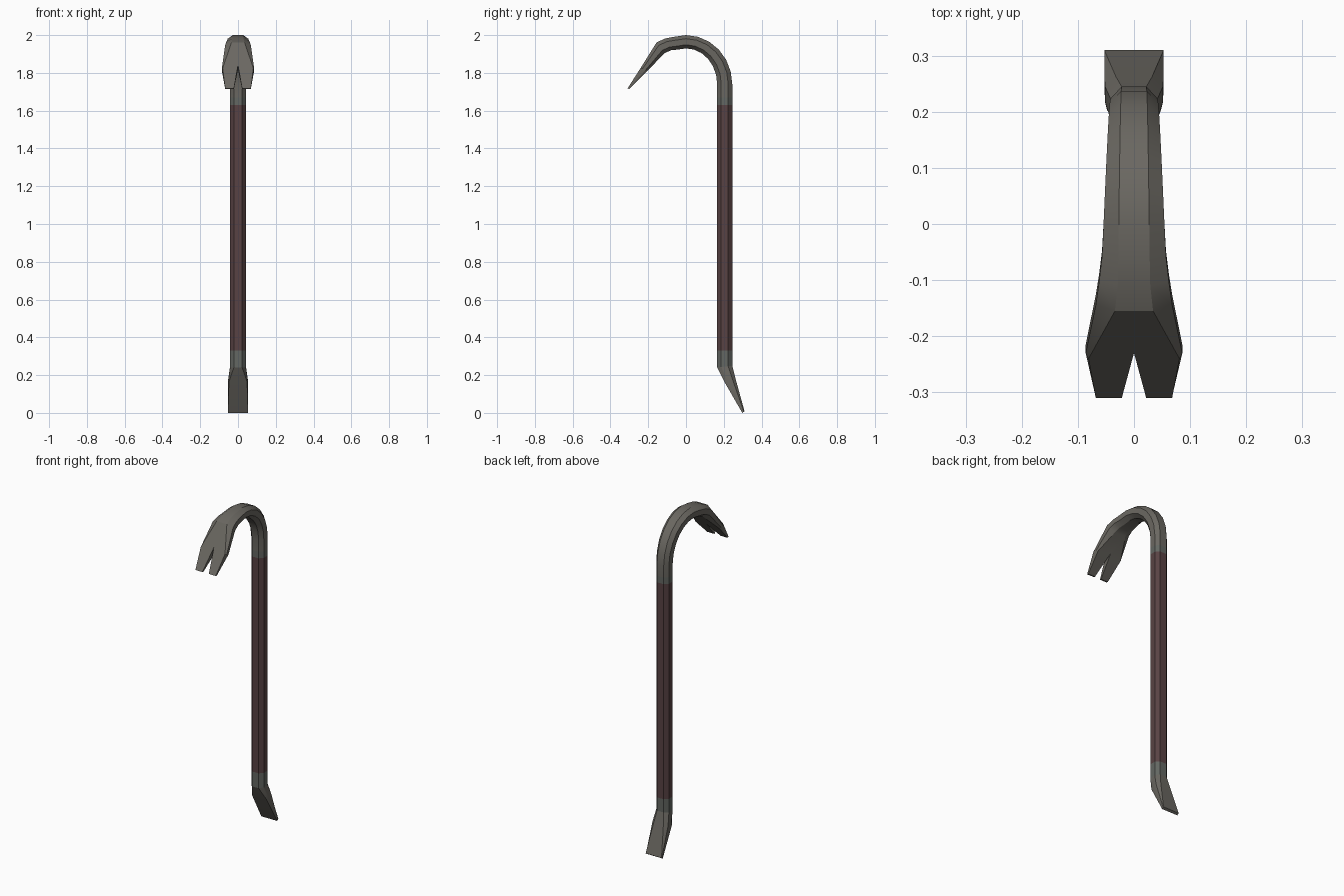
import bpy, bmesh, math

if "Cube" in bpy.data.objects:
    bpy.data.objects.remove(bpy.data.objects["Cube"])


def material(name, rgb):
    m = bpy.data.materials.new(name)
    m.diffuse_color = (*rgb, 1)
    m.use_nodes = True
    m.node_tree.nodes["Principled BSDF"].inputs["Base Color"].default_value = m.diffuse_color
    return m


WARM = material("warm_grey_steel", (0.145, 0.137, 0.12))
COOL = material("cool_grey_steel", (0.125, 0.135, 0.122))
RED = material("dull_red_paint", (0.098, 0.055, 0.057))


def new_object(name, bm, mat):
    bmesh.ops.recalc_face_normals(bm, faces=bm.faces)
    me = bpy.data.meshes.new(name)
    bm.to_mesh(me)
    bm.free()
    me.materials.append(mat)
    ob = bpy.data.objects.new(name, me)
    bpy.context.collection.objects.link(ob)
    return ob


def activate(ob):
    bpy.ops.object.select_all(action='DESELECT')
    ob.select_set(True)
    bpy.context.view_layer.objects.active = ob


def loft(name, stations, mat):
    """Skin chamfered bar sections: (outer yz, inner yz, half width, outer flat, inner flat)."""
    bm = bmesh.new()
    rings = []
    for outer, inner, w, fo, fi in stations:
        half = [(fo, 0), (w, 0.27), (w, 0.73), (fi, 1)]
        prof = half + [(-x, t) for x, t in reversed(half)]
        rings.append([bm.verts.new((x, outer[0] + (inner[0] - outer[0]) * t,
                                    outer[1] + (inner[1] - outer[1]) * t)) for x, t in prof])
    for a, b in zip(rings, rings[1:]):
        for i in range(8):
            j = (i + 1) % 8
            bm.faces.new((a[i], a[j], b[j], b[i]))
    bm.faces.new(rings[0])
    bm.faces.new(rings[-1])
    return new_object(name, bm, mat)


def straight(name, z0, z1, mat):
    return loft(name, [((0.245, z), (0.165, z), 0.042, 0.022, 0.022) for z in (z0, z1)], mat)


# Straight shaft: painted grip between two bare collars
parts = [straight("painted_grip", 0.33, 1.63, RED),
         straight("upper_collar", 1.63, 1.67, COOL),
         loft("lower_collar", [((0.245, 0.33), (0.165, 0.33), 0.042, 0.022, 0.022),
                               ((0.245, 0.25), (0.165, 0.24), 0.042, 0.022, 0.022)], COOL)]

# Curved hook flowing into the flared claw
hook = [((0.245, 1.67), (0.165, 1.67), 0.042, 0.022, 0.022)]
for deg in range(0, 106, 15):
    a = math.radians(deg)
    c, s = math.cos(a), math.sin(a)
    k = deg / 105
    hook.append(((0.245 * c, 1.74 + 0.26 * s), (0.165 * c, 1.74 + 0.19 * s),
                 0.042 + 0.015 * k ** 1.3, 0.022 + 0.006 * k, 0.022 + 0.006 * k))
hook += [((-0.11, 1.982), (-0.08, 1.92), 0.062, 0.029, 0.03),
         ((-0.155, 1.962), (-0.115, 1.903), 0.068, 0.034, 0.036),
         ((-0.24, 1.826), (-0.205, 1.81), 0.086, 0.081, 0.08),
         ((-0.31, 1.717), (-0.300, 1.715), 0.068, 0.068, 0.068)]
claw = loft("hook_and_claw", hook, WARM)
parts.append(claw)

# Nail slot: wedge cut square through the claw
bm = bmesh.new()
d, n = (-0.53, -0.85), (-0.85, 0.53)
ends = []
for side in (-0.15, 0.15):
    ends.append([bm.verts.new((x, -0.23 + d[0] * t + n[0] * side, 1.842 + d[1] * t + n[1] * side))
                 for x, t in ((0, 0), (0.0367, 0.25), (-0.0367, 0.25))])
for i in range(3):
    j = (i + 1) % 3
    bm.faces.new((ends[0][i], ends[0][j], ends[1][j], ends[1][i]))
for e in ends:
    bm.faces.new(e)
cutter = new_object("slot_cutter", bm, WARM)
cutter.hide_render = True
mod = claw.modifiers.new("slot", 'BOOLEAN')
mod.operation, mod.solver, mod.object = 'DIFFERENCE', 'EXACT', cutter
activate(claw)
bpy.ops.object.modifier_apply(modifier=mod.name)
bpy.data.objects.remove(cutter)

# Bent chisel foot
parts.append(loft("chisel_foot", [
    ((0.245, 0.25), (0.165, 0.24), 0.042, 0.022, 0.022),
    ((0.262, 0.182), (0.203, 0.165), 0.052, 0.032, 0.048),
    ((0.31, 0.008), (0.298, 0.0), 0.053, 0.053, 0.053)], WARM))

for ob in parts:
    activate(ob)
    bpy.ops.object.shade_smooth_by_angle(angle=math.radians(25))
